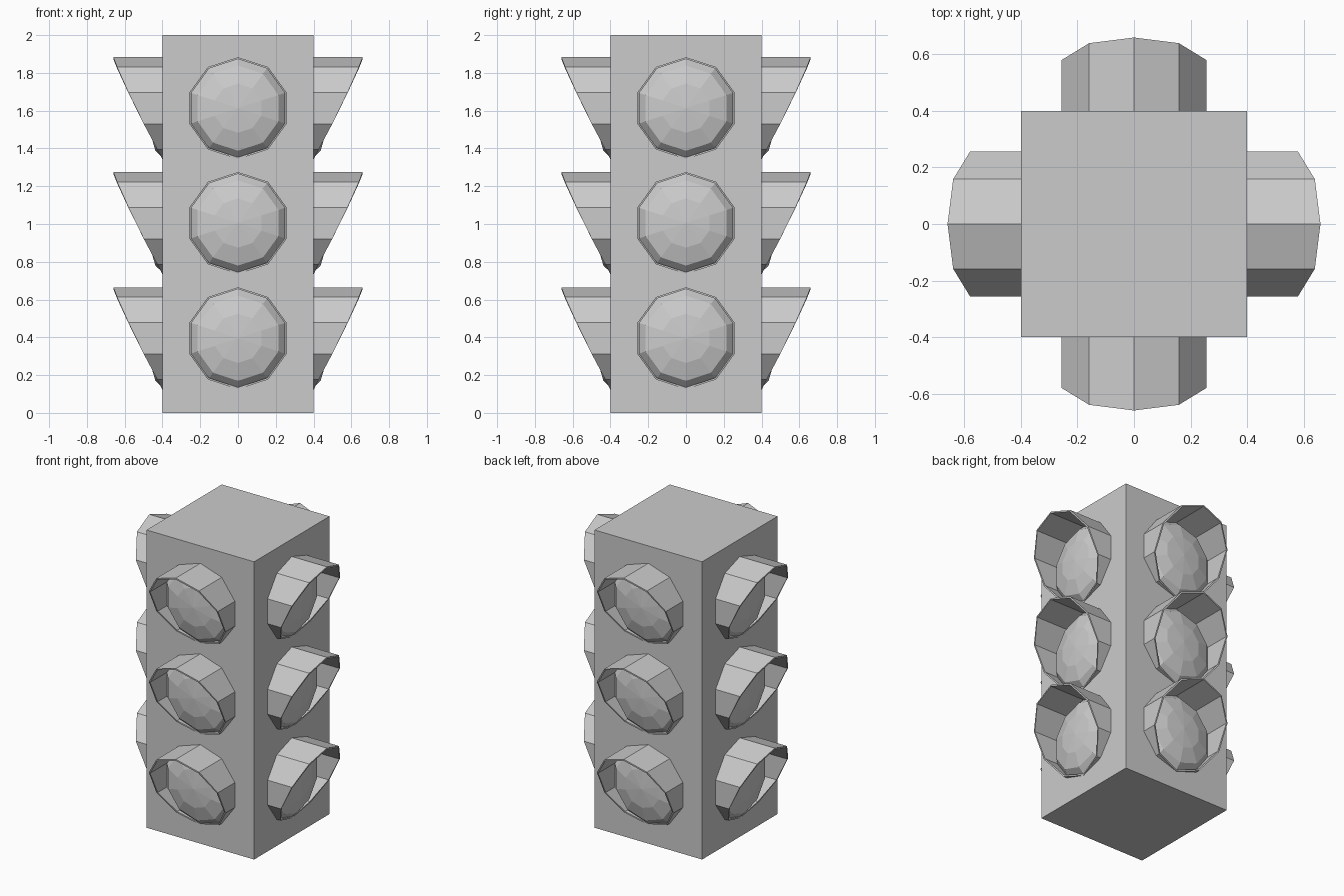
import bpy, bmesh
from math import sin, cos, pi, radians
from mathutils import Matrix

if "Cube" in bpy.data.objects:
    bpy.data.objects.remove(bpy.data.objects["Cube"])

SIDES = 10
R = 0.27          # visor radius
FACE = 0.40       # distance from centre to each housing face
# visor reach at each corner height, from the top corner to the bottom one
REACH = [0.66, 0.64, 0.58, 0.499, 0.427, 0.401]


def finish(name, bm, matrix=Matrix()):
    bmesh.ops.recalc_face_normals(bm, faces=bm.faces)
    mesh = bpy.data.meshes.new(name)
    bm.to_mesh(mesh)
    bm.free()
    ob = bpy.data.objects.new(name, mesh)
    ob.matrix_world = matrix
    bpy.context.collection.objects.link(ob)
    return ob


def ring(bm, radius, depth):
    """Decagon facing -y with a corner on top; depth is a function of corner index."""
    return [bm.verts.new((radius * sin(2 * pi * i / SIDES), -depth(i),
                          radius * cos(2 * pi * i / SIDES))) for i in range(SIDES)]


def bridge(bm, a, b):
    for i in range(SIDES):
        j = (i + 1) % SIDES
        bm.faces.new((a[i], a[j], b[j], b[i]))


def visor(name, matrix):
    bm = bmesh.new()
    reach = lambda i: REACH[min(i, SIDES - i)]
    back = lambda i: FACE - 0.005
    loops = [ring(bm, R, back), ring(bm, R, reach),
             ring(bm, R - 0.01, reach), ring(bm, R - 0.01, back)]
    for k in range(4):
        bridge(bm, loops[k], loops[(k + 1) % 4])
    finish(name, bm, matrix)


def lens(name, matrix):
    bm = bmesh.new()
    r, bulge = 0.26, 0.075
    loops = [ring(bm, r * cos(radians(a)), lambda i, a=a: FACE + bulge * sin(radians(a)))
             for a in (0, 30, 60)]
    bridge(bm, loops[0], loops[1])
    bridge(bm, loops[1], loops[2])
    tip = bm.verts.new((0, -FACE - bulge, 0))
    for i in range(SIDES):
        bm.faces.new((loops[2][i], loops[2][(i + 1) % SIDES], tip))
    bm.faces.new(loops[0])
    finish(name, bm, matrix)


# housing
bm = bmesh.new()
bmesh.ops.create_cube(bm, size=1, matrix=Matrix.Translation((0, 0, 1))
                      @ Matrix.Diagonal((2 * FACE, 2 * FACE, 2, 1)))
finish("housing", bm)

# three lamps on each of the four faces
for k, side in enumerate(("front", "right", "back", "left")):
    for level, z in (("bottom", 0.395), ("middle", 1.005), ("top", 1.613)):
        m = Matrix.Translation((0, 0, z)) @ Matrix.Rotation(k * pi / 2, 4, 'Z')
        visor(f"visor_{side}_{level}", m)
        lens(f"lens_{side}_{level}", m)
